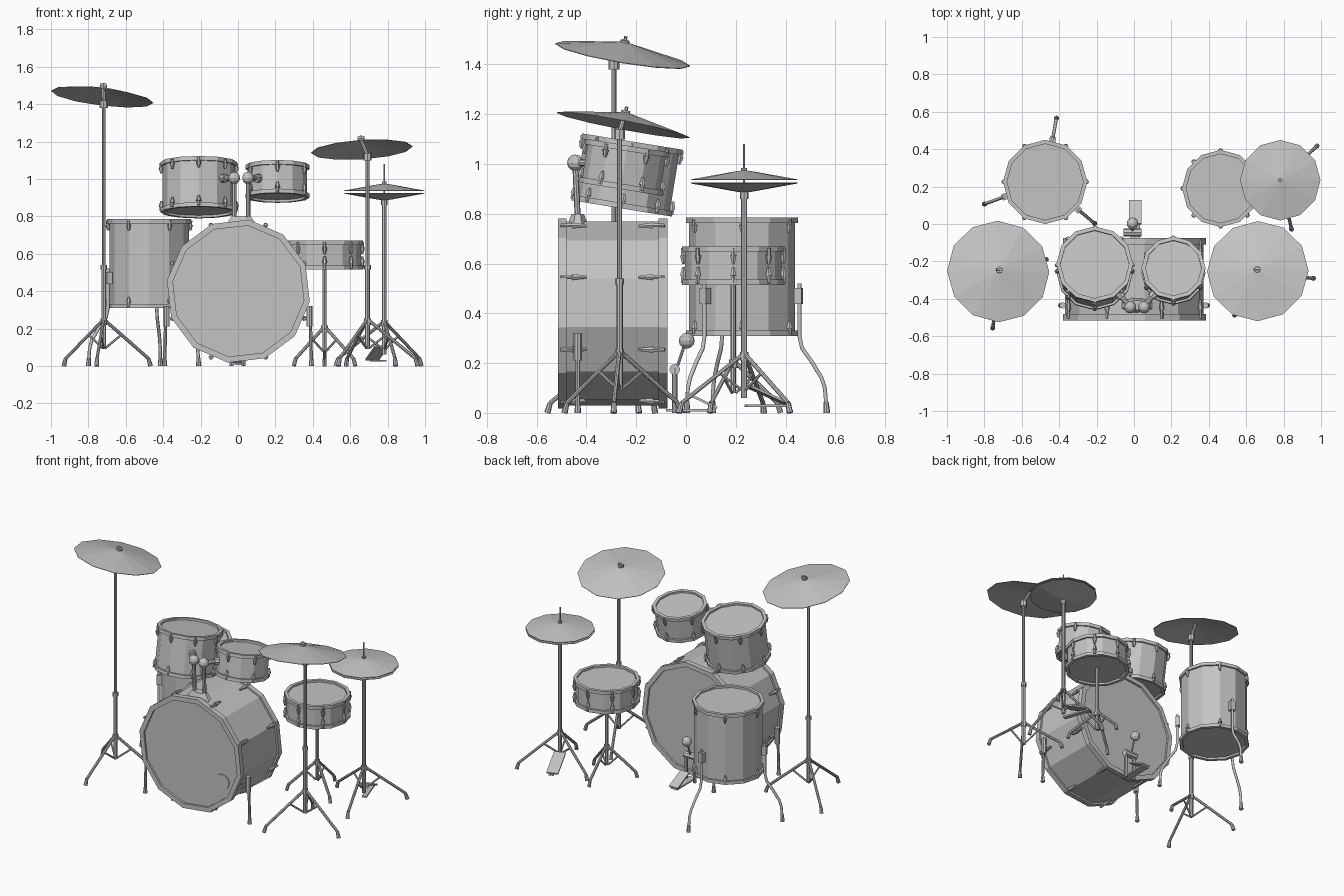
import bpy, bmesh, math
from mathutils import Vector, Matrix

cube = bpy.data.objects.get("Cube")
if cube:
    bpy.data.objects.remove(cube, do_unlink=True)

# One plain grey for the whole kit
GREY = (0.55, 0.55, 0.55, 1)
grey = bpy.data.materials.new("plain_grey")
grey.use_nodes = True
grey.diffuse_color = GREY
grey.node_tree.nodes["Principled BSDF"].inputs["Base Color"].default_value = GREY
UP = Vector((0, 0, 1))


def place(origin, axis=UP):
    return Matrix.Translation(origin) @ UP.rotation_difference(Vector(axis)).to_matrix().to_4x4()


def finish(name, bm, matrix):
    bmesh.ops.recalc_face_normals(bm, faces=bm.faces)
    mesh = bpy.data.meshes.new(name)
    bm.to_mesh(mesh)
    bm.free()
    mesh.transform(matrix)
    mesh.materials.append(grey)
    ob = bpy.data.objects.new(name, mesh)
    bpy.context.collection.objects.link(ob)
    return ob


def lathe(name, profile, matrix, sides=12, phase=0, closed=False):
    """Turn a (radius, height) profile into a faceted solid."""
    bm = bmesh.new()
    rings = []
    for r, z in profile:
        rings.append([bm.verts.new((r * math.cos(a), r * math.sin(a), z))
                      for a in (math.radians(phase) + math.tau * i / sides for i in range(sides))])
    pairs = list(zip(rings, rings[1:])) + ([(rings[-1], rings[0])] if closed else [])
    for lo, hi in pairs:
        for i in range(sides):
            j = (i + 1) % sides
            bm.faces.new((lo[i], lo[j], hi[j], hi[i]))
    bmesh.ops.remove_doubles(bm, verts=bm.verts, dist=0.0001)
    return finish(name, bm, matrix)


def rod(name, a, b, r1, r2=None, sides=8):
    a, b = Vector(a), Vector(b)
    r2 = r1 if r2 is None else r2
    h = (b - a).length
    return lathe(name, [(0, 0), (r1, 0), (r2, h), (0, h)], place(a, b - a), sides)


def box(name, size, matrix):
    bm = bmesh.new()
    bmesh.ops.create_cube(bm, size=1)
    bmesh.ops.scale(bm, vec=size, verts=bm.verts)
    return finish(name, bm, matrix)


def ball(name, centre, r):
    bm = bmesh.new()
    bmesh.ops.create_uvsphere(bm, u_segments=10, v_segments=6, radius=r)
    return finish(name, bm, Matrix.Translation(centre))


def bent_tube(name, points, r):
    curve = bpy.data.curves.new(name, "CURVE")
    curve.dimensions = "3D"
    curve.bevel_depth = r
    curve.bevel_resolution = 1
    curve.use_fill_caps = True
    spline = curve.splines.new("POLY")
    spline.points.add(len(points) - 1)
    for p, co in zip(spline.points, points):
        p.co = (*co, 1)
    curve.materials.append(grey)
    ob = bpy.data.objects.new(name, curve)
    bpy.context.collection.objects.link(ob)
    bpy.ops.object.select_all(action="DESELECT")
    bpy.context.view_layer.objects.active = ob
    ob.select_set(True)
    bpy.ops.object.convert(target="MESH")


def polar(centre, angle, r, z):
    a = math.radians(angle)
    return Vector((centre[0] + r * math.cos(a), centre[1] + r * math.sin(a), z))


def drum(name, centre, axis, radius, depth, lugs, lug_phase=0, phase=0, hoop=0.022, lug=0.06):
    """Shell with recessed heads, a hoop at each end and tapered lugs around it."""
    m = place(centre, axis)
    h, r, inner = depth / 2, radius - 0.012, radius - 0.004 - hoop * 0.8
    head = h - 0.013
    lathe(name + "_shell", [(0, -head), (r, -head), (r, head), (0, head)], m, phase=phase)
    for s, end in ((1, "top"), (-1, "bottom")):
        ring = [(inner, s * h), (radius, s * h),
                (radius, s * (h - hoop)), (inner, s * (h - hoop))]
        lathe(f"{name}_{end}_hoop", ring, m, phase=phase, closed=True)
        for i in range(lugs):
            ang = lug_phase + 360 * i / lugs
            middle = m @ polar((0, 0), ang, radius - 0.004, s * (h - lug * 0.5))
            rod(f"{name}_{end}_lug", m @ polar((0, 0), ang, radius - 0.002, s * (h - hoop * 0.3)),
                middle, 0.008, sides=6)
            rod(f"{name}_{end}_lug_case", middle,
                m @ polar((0, 0), ang, radius - 0.006, s * (h - lug)), 0.014, 0.006, sides=6)
    return m


def tripod(name, base, spread, angle, apex, foot_r=0.013):
    for k in range(3):
        a = angle + 120 * k
        foot = polar(base, a, spread, 0)
        ankle = polar(base, a, spread - 0.012, 0.04)
        rod(name + "_leg", polar(base, a, 0.012, apex), ankle, 0.009)
        rod(name + "_foot", foot, ankle, foot_r, 0.010)
        rod(name + "_brace", polar(base, a, 0.01, apex * 0.4),
            polar(base, a, spread * 0.36, apex * 0.68), 0.006, sides=6)
    rod(name + "_collar", (*base, apex - 0.02), (*base, apex + 0.015), 0.018)


def cymbal(name, centre, axis, radius, height, flip=1):
    ob = lathe(name, [(radius, 0), (0.035, flip * height * 0.88), (0, flip * height)],
               place(centre, axis))
    mod = ob.modifiers.new("thickness", "SOLIDIFY")
    mod.thickness = 0.003


# Bass drum with port disc, spurs and mounting block
bass = drum("bass_drum", (0.002, -0.295, 0.4), (0, -1, 0), 0.386, 0.44, 8, 22.5, -8.5, 0.035, 0.115)
lathe("bass_port", [(0, 0), (0.05, 0), (0.05, 0.008), (0, 0.008)],
      bass @ Matrix.Translation((0.235, -0.13, 0.205)), 16)
for s in (-1, 1):
    rod("bass_spur", (s * 0.385, -0.435, 0.3), (s * 0.392, -0.435, 0.03), 0.009)
    rod("bass_spur_foot", (s * 0.392, -0.435, 0), (s * 0.392, -0.435, 0.04), 0.014, 0.01)
    rod("bass_spur_bracket", (s * 0.382, -0.435, 0.21), (s * 0.382, -0.435, 0.32), 0.017)
lathe("tom_mount_base", [(0, 0), (0.08, 0), (0.05, 0.045), (0, 0.045)],
      Matrix.Translation((0.017, -0.435, 0.755)) @ Matrix.Diagonal((1.1, 0.55, 1, 1)), 8, 22.5)

# Rack toms, tilted towards the player, on ball-jointed arms
TILT = Vector((0, 0.16, 0.987))
for side, x, y, top, r, depth, n, start in (("right", -0.21, -0.215, 1.09, 0.205, 0.272, 8, 0),
                                            ("left", 0.211, -0.235, 1.074, 0.171, 0.177, 6, 30)):
    mid = Vector((x, y, top)) - TILT * depth / 2
    drum(side + "_tom", mid, TILT, r, depth, n, start)
    s = math.copysign(1, x)
    joint = Vector((0.017 + s * 0.037, -0.445, 1.005))
    rod(side + "_tom_post", (joint.x, -0.435, 0.78), joint, 0.012)
    ball(side + "_tom_joint", joint, 0.033)
    toward = Vector((x, y, 1.0))
    toward += (joint - toward).normalized() * (r - 0.02)
    rod(side + "_tom_arm", joint, toward, 0.014)
    rod(side + "_tom_socket", toward.lerp(joint, 0.4), toward, 0.024)

# Floor tom on three bent legs
FLOOR = (-0.475, 0.225)
drum("floor_tom", (*FLOOR, 0.547), UP, 0.225, 0.475, 6)
for a in (80, 200, -40):
    bent_tube("floor_tom_leg", [polar(FLOOR, a, r, z) for r, z in (
        (0.234, 0.52), (0.234, 0.31), (0.245, 0.26), (0.285, 0.205), (0.325, 0.14),
        (0.338, 0.1), (0.345, 0.02))], 0.009)
    rod("floor_tom_foot", polar(FLOOR, a, 0.346, 0), polar(FLOOR, a, 0.343, 0.045), 0.014, 0.01)
    box("floor_tom_bracket", (0.03, 0.034, 0.065), Matrix.Translation(
        polar(FLOOR, a, 0.23, 0.47)) @ Matrix.Rotation(math.radians(a), 4, "Z"))

# Snare drum and its stand
SNARE = (0.463, 0.19)
drum("snare_drum", (*SNARE, 0.592), UP, 0.206, 0.155, 8, lug=0.072)
rod("snare_pole", (*SNARE, 0.08), (*SNARE, 0.53), 0.011)
tripod("snare_stand", SNARE, 0.19, 90, 0.2, 0.011)

# Crash cymbals on tall stands
for side, base, c, axis, r, turn in (
        ("right", (-0.718, -0.29), (-0.726, -0.254, 1.44), (0.12, 0.168, 1), 0.275, 22),
        ("left", (0.692, -0.267), (0.662, -0.252, 1.158), (-0.065, 0.19, 1), 0.272, -5)):
    name, c, n = side + "_crash", Vector(c), Vector(axis).normalized()
    cymbal(name + "_cymbal", c, n, r, 0.052)
    rod(name + "_lower_pole", (*base, 0.09), (*base, 0.53), 0.013)
    rod(name + "_pole_collar", (*base, 0.515), (*base, 0.54), 0.018)
    rod(name + "_upper_pole", (*base, 0.53), (*base, c.z - 0.04), 0.01)
    rod(name + "_tilter", (*base, c.z - 0.06), (*base, c.z - 0.02), 0.022)
    rod(name + "_tilter_arm", (*base, c.z - 0.03), c + n * 0.05, 0.01)
    rod(name + "_felt", c + n * 0.048, c + n * 0.058, 0.018)
    rod(name + "_stud", c + n * 0.05, c + n * 0.074, 0.007)
    box(name + "_wing_nut", (0.036, 0.01, 0.012), place(c + n * 0.065, n))
    tripod(name + "_stand", base, 0.27, turn, 0.24)

# Hi-hat pair, stand and foot plate
HAT = (0.782, 0.234)
cymbal("hihat_top_cymbal", (*HAT, 0.938), UP, 0.215, 0.037)
cymbal("hihat_bottom_cymbal", (*HAT, 0.922), UP, 0.215, 0.037, -1)
rod("hihat_pole", (*HAT, 0.06), (*HAT, 0.88), 0.012)
rod("hihat_rod", (*HAT, 0.87), (*HAT, 1.08), 0.004)
rod("hihat_clutch", (*HAT, 0.965), (*HAT, 0.985), 0.012)
rod("hihat_seat", (*HAT, 0.86), (*HAT, 0.89), 0.018)
tripod("hihat_stand", HAT, 0.27, 43, 0.23)


def foot_plate(name, heel, toe, width):
    heel, toe = Vector(heel), Vector(toe)
    along = toe - heel
    turn = along.to_track_quat("Y", "Z").to_matrix().to_4x4()
    box(name, (width, along.length, 0.01), Matrix.Translation((heel + toe) / 2) @ turn)


foot_plate("hihat_pedal", (0.718, 0.41, 0.035), (0.768, 0.255, 0.105), 0.075)
foot_plate("hihat_pedal_base", (0.72, 0.42, 0.028), (0.78, 0.24, 0.028), 0.03)

# Bass pedal with beater
foot_plate("bass_pedal", (0.007, 0.125, 0.02), (0.007, 0, 0.08), 0.065)
foot_plate("bass_pedal_base", (0.007, 0.12, 0.01), (0.007, -0.08, 0.01), 0.05)
for x in (-0.035, 0.03):
    rod("bass_pedal_post", (x, -0.045, 0), (x, -0.045, 0.18), 0.011)
rod("bass_pedal_axle", (-0.055, -0.045, 0.175), (0.04, -0.045, 0.175), 0.022)
rod("beater_rod", (-0.008, -0.04, 0.17), (-0.008, 0, 0.29), 0.006)
ball("beater_head", (-0.008, 0.003, 0.29), 0.032)
